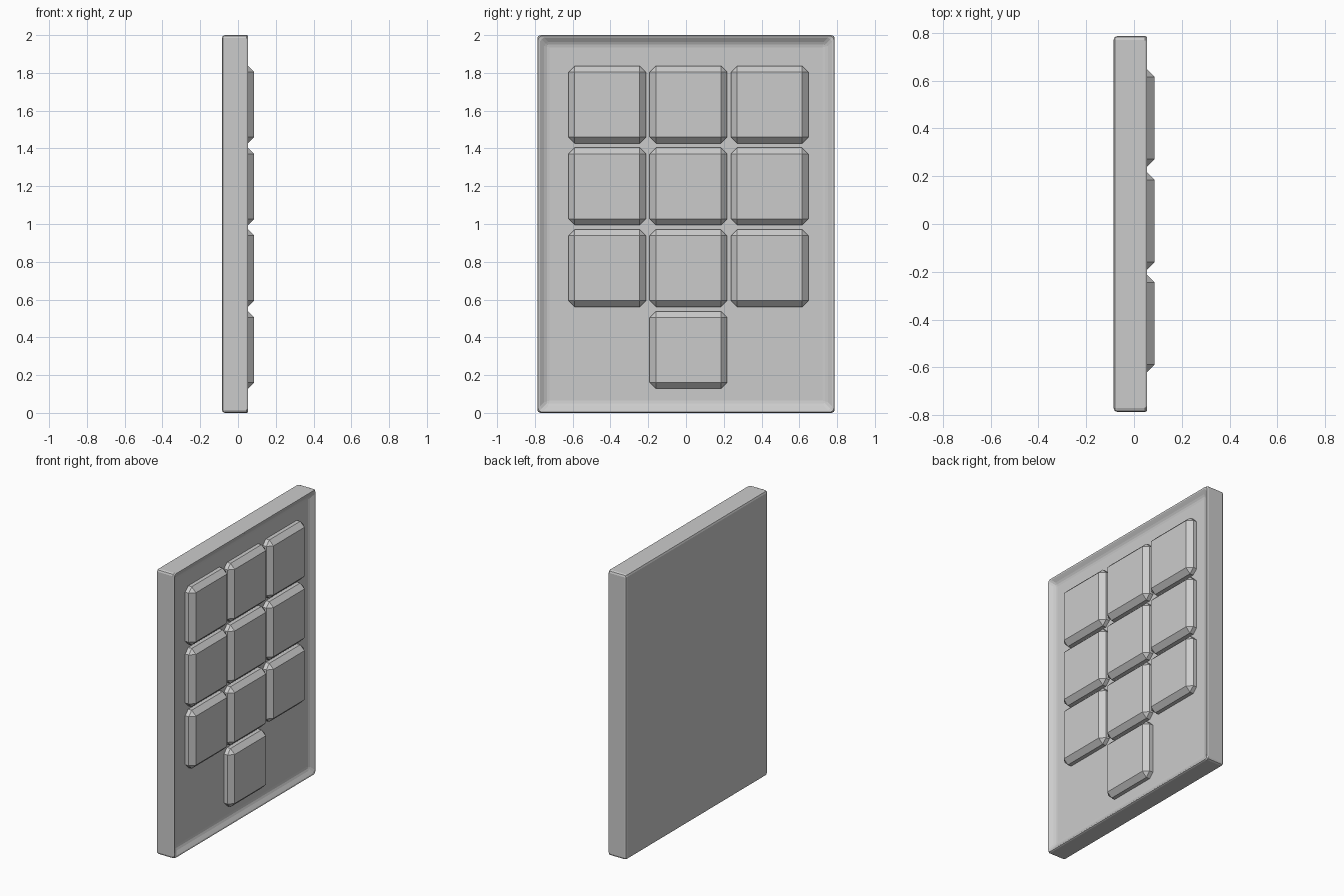
import bpy
import bmesh
from mathutils import Matrix, Vector

default = bpy.data.objects.get("Cube")
if default:
    bpy.data.objects.remove(default, do_unlink=True)

grey = bpy.data.materials.new("plain_grey")
grey.use_nodes = True
colour = (0.6, 0.6, 0.6, 1)
grey.diffuse_color = colour
grey.node_tree.nodes["Principled BSDF"].inputs["Base Color"].default_value = colour


def box(name, low, high, bevel, segments, rim=0, depth=0):
    """Bevelled box from corner to corner, optionally with a tray sunk into its +x face."""
    low, high = Vector(low), Vector(high)
    bm = bmesh.new()
    bmesh.ops.create_cube(bm, size=1, matrix=Matrix.Translation((low + high) / 2)
                          @ Matrix.Diagonal((*(high - low), 1)))
    if rim:
        bm.normal_update()
        face = max(bm.faces, key=lambda f: f.normal.x)
        bmesh.ops.inset_region(bm, faces=[face], thickness=rim)
        bmesh.ops.translate(bm, verts=face.verts, vec=(-depth, 0, 0))
    mesh = bpy.data.meshes.new(name)
    bm.to_mesh(mesh)
    bm.free()
    mesh.materials.append(grey)
    obj = bpy.data.objects.new(name, mesh)
    bpy.context.collection.objects.link(obj)
    mod = obj.modifiers.new("edge_bevel", "BEVEL")
    mod.width = bevel
    mod.segments = segments
    return obj


# Panel with a raised rim around a shallow tray
box("panel", (-0.085, -0.787, 0), (0.061, 0.787, 2), 0.016, 2, rim=0.07, depth=0.035)

# Three rows of three keys, plus a single key below the middle column
key, pitch_y, pitch_z = 0.41, 0.43, 0.433
places = [(col, row) for row in range(3) for col in (-1, 0, 1)] + [(0, 3)]
for number, (col, row) in enumerate(places, 1):
    y = 0.013 + col * pitch_y - key / 2
    z = 1.632 - row * pitch_z - key / 2
    box(f"key_{number}", (-0.03, y, z), (0.086, y + key, z + key), 0.033, 1)
